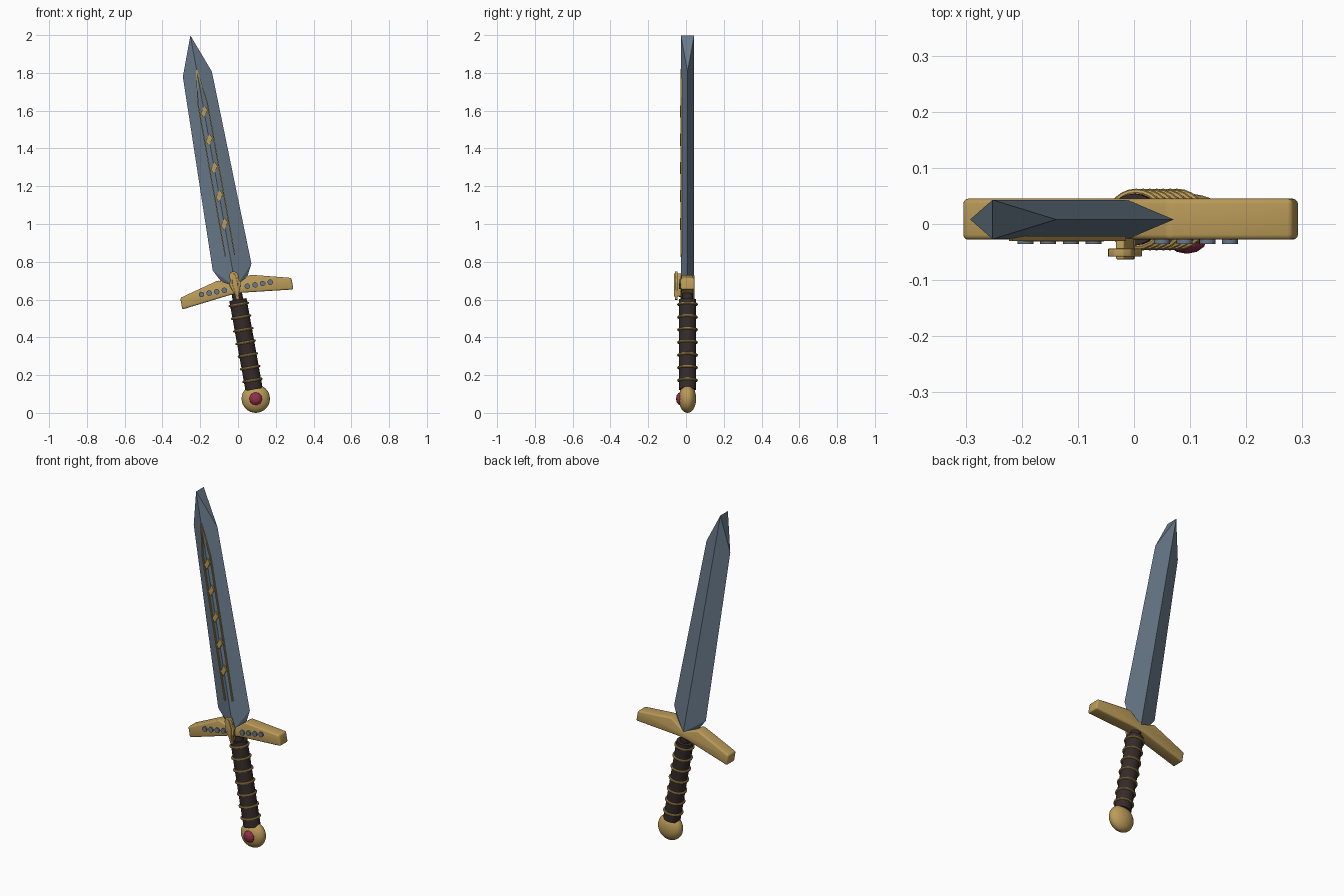
import bpy, bmesh, math
from mathutils import Matrix

if "Cube" in bpy.data.objects:
    bpy.data.objects.remove(bpy.data.objects["Cube"])

# The sword is built upright around its pommel centre, then tilted into place
CY = 0.008
TILT = Matrix.Translation((0.094, CY, 0.075)) @ Matrix.Rotation(math.radians(-10.2), 4, 'Y')


def material(name, rgb):
    m = bpy.data.materials.new(name)
    m.diffuse_color = (*rgb, 1)
    m.use_nodes = True
    m.node_tree.nodes["Principled BSDF"].inputs["Base Color"].default_value = m.diffuse_color
    return m


STEEL = material("steel", (0.14, 0.195, 0.255))
GOLD = material("gold", (0.50, 0.33, 0.10))
LEATHER = material("dark leather", (0.035, 0.024, 0.022))
RED = material("red gem", (0.28, 0.03, 0.065))


def finish(obj, name, mat, smooth=True):
    obj.name = name
    obj.data.transform(TILT @ obj.matrix_basis)
    obj.matrix_basis = Matrix()
    obj.data.materials.clear()
    obj.data.materials.append(mat)
    if smooth:
        bpy.ops.object.select_all(action='DESELECT')
        obj.select_set(True)
        bpy.context.view_layer.objects.active = obj
        bpy.ops.object.shade_smooth_by_angle(angle=math.radians(35))
    return obj


def from_bmesh(bm, name, mat, smooth=False):
    bmesh.ops.recalc_face_normals(bm, faces=bm.faces)
    me = bpy.data.meshes.new(name)
    bm.to_mesh(me)
    bm.free()
    obj = bpy.data.objects.new(name, me)
    bpy.context.collection.objects.link(obj)
    return finish(obj, name, mat, smooth)


def plate(name, outline, y0, y1, mat, bevel=0):
    """Outline in (x, z), extruded from y0 to y1."""
    bm = bmesh.new()
    f = bm.faces.new([bm.verts.new((x, y0, z)) for x, z in outline])
    ext = bmesh.ops.extrude_face_region(bm, geom=[f])
    verts = [v for v in ext["geom"] if isinstance(v, bmesh.types.BMVert)]
    bmesh.ops.translate(bm, vec=(0, y1 - y0, 0), verts=verts)
    if bevel:
        bmesh.ops.recalc_face_normals(bm, faces=bm.faces)
        bmesh.ops.bevel(bm, geom=bm.edges[:], offset=bevel, segments=3,
                        profile=0.5, affect='EDGES', clamp_overlap=True)
    return from_bmesh(bm, name, mat, bevel > 0)


def mirrored(half):
    """Close a right-hand half outline with its mirror image."""
    return half + [(-x, z) for x, z in reversed(half) if abs(x) > 1e-5]


# Blade: a front and a back ridge joined by side edges, with a chisel tip
bm = bmesh.new()
ridge = [[bm.verts.new((0, s * 0.035, z)) for z in (0.60, 1.954)] for s in (-1, 1)]
for side in (-1, 1):
    edge = [bm.verts.new((side * x, 0, z)) for x, z in
            ((0.073, 0.648), (0.104, 0.708), (0.078, 1.746))]
    for low, tip in ridge:
        bm.faces.new([low, edge[0], edge[1]])
        bm.faces.new([low, edge[1], edge[2], tip])
    bm.faces.new([edge[2], ridge[0][1], ridge[1][1]])
    bm.faces.new([edge[0], ridge[0][0], ridge[1][0]])
from_bmesh(bm, "blade", STEEL)

# Blade inlay: two thin rails that meet in a point
W = 0.003
for side, label in ((-1, "left"), (1, "right")):
    rail = [(0.025 - W, 0.768), (0.025 + W, 0.768), (0.025 + W, 1.587),
            (W, 1.772), (-W * 0.3, 1.765), (0.025 - W, 1.587)]
    plate(label + "_inlay_rail", [(side * x, z) for x, z in rail], -0.038, -0.029, GOLD)

# Blade ornaments: slanted lozenges along the middle
half = [(0.008, 0.031), (0.020, 0.005), (0.010, -0.008)]
shape = half + [(-x, -z) for x, z in half]
for i in range(5):
    plate(f"blade_ornament_{i + 1}", [(x, z + 0.94 + 0.151 * i) for x, z in shape],
          -0.039, -0.030, GOLD)

# Crossguard: two drooping arms with a notch for the blade
plate("crossguard", mirrored([(0, 0.607), (0.085, 0.652), (0.299, 0.596),
                              (0.299, 0.534), (0.032, 0.565)]),
      -0.036, 0.037, GOLD, 0.009)

# Guard studs
for side in (-1, 1):
    for i in range(4):
        bpy.ops.mesh.primitive_cylinder_add(
            vertices=16, radius=0.0145, depth=0.008,
            location=(side * (0.062 + 0.041 * i), -0.040, 0.594),
            rotation=(math.pi / 2, 0, 0))
        finish(bpy.context.object, "guard_stud", STEEL)

# Crest on the middle of the guard
crest = [(0.008, 0.684), (0.020, 0.674), (0.025, 0.657), (0.021, 0.642),
         (0.031, 0.622), (0.024, 0.596), (0.013, 0.570), (0.008, 0.533)]
plate("crest", mirrored(crest), -0.066, -0.052, GOLD, 0.002)
plate("crest_rib", mirrored([(0.007, 0.672), (0.015, 0.620), (0.005, 0.55)]),
      -0.071, -0.034, GOLD, 0.002)

# Grip: leather wrap with a narrow neck under the guard
bpy.ops.mesh.primitive_cylinder_add(vertices=24, radius=0.046, depth=0.483,
                                    location=(0, 0, 0.2915))
finish(bpy.context.object, "grip", LEATHER)
bpy.ops.mesh.primitive_cylinder_add(vertices=16, radius=0.028, depth=0.05,
                                    location=(0, 0, 0.55))
finish(bpy.context.object, "grip_neck", LEATHER)

# Grip rings
for i in range(7):
    bpy.ops.mesh.primitive_torus_add(major_radius=0.0485, minor_radius=0.0065,
                                     major_segments=24, minor_segments=8,
                                     location=(0, 0, 0.099 + 0.068 * i))
    finish(bpy.context.object, f"grip_ring_{i + 1}", GOLD)

# Pommel: flattened ball with a red gem on the front
bpy.ops.mesh.primitive_uv_sphere_add(segments=32, ring_count=16, radius=1)
bpy.context.object.scale = (0.075, 0.046, 0.075)
finish(bpy.context.object, "pommel", GOLD)
bpy.ops.mesh.primitive_uv_sphere_add(segments=10, ring_count=6, radius=1,
                                     location=(0, -0.036, 0),
                                     rotation=(math.pi / 2, 0, 0))
bpy.context.object.scale = (0.036, 0.036, 0.025)
finish(bpy.context.object, "pommel_gem", RED, False)
